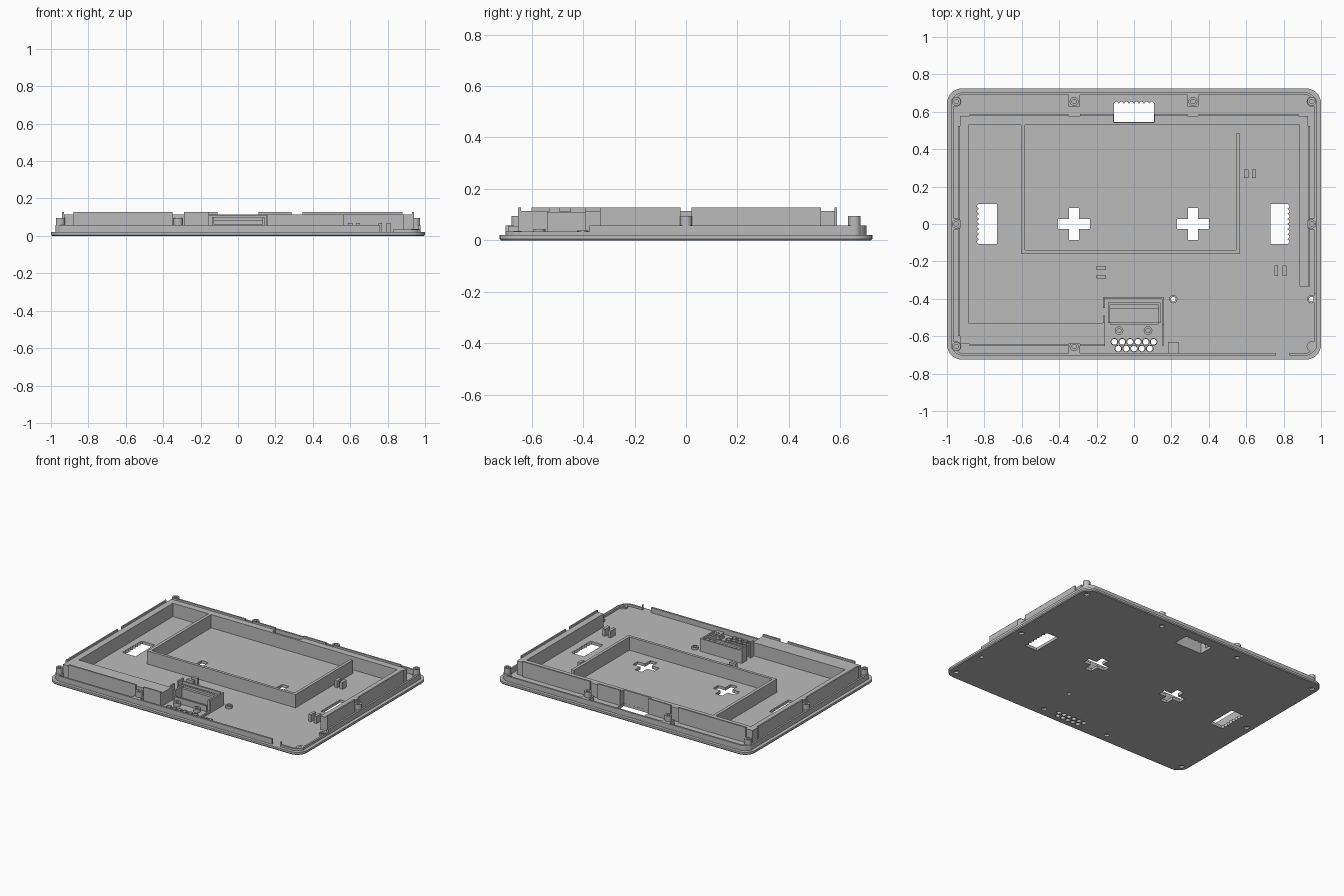
import bpy, bmesh, math

if "Cube" in bpy.data.objects:
    bpy.data.objects.remove(bpy.data.objects["Cube"])

grey = bpy.data.materials.new("plain grey")
grey.diffuse_color = (0.5, 0.5, 0.5, 1)
grey.use_nodes = True
grey.node_tree.nodes["Principled BSDF"].inputs["Base Color"].default_value = grey.diffuse_color


def finish(name, bm):
    bmesh.ops.recalc_face_normals(bm, faces=bm.faces)
    me = bpy.data.meshes.new(name)
    bm.to_mesh(me)
    bm.free()
    me.materials.append(grey)
    ob = bpy.data.objects.new(name, me)
    bpy.context.collection.objects.link(ob)
    return ob


def loft(bm, rings, caps=True):
    """Skin a list of equal-length 3D loops; without caps the loops close on themselves."""
    loops = [[bm.verts.new(p) for p in r] for r in rings]
    n = len(loops[0])
    pairs = list(zip(loops, loops[1:])) + ([] if caps else [(loops[-1], loops[0])])
    for a, b in pairs:
        for i in range(n):
            j = (i + 1) % n
            bm.faces.new((a[i], a[j], b[j], b[i]))
    if caps:
        bm.faces.new(loops[0][::-1])
        bm.faces.new(loops[-1])


def at(pts, z):
    return [(x, y, z) for x, y in pts]


def rect(x0, x1, y0, y1):
    return [(x0, y0), (x1, y0), (x1, y1), (x0, y1)]


def circle(c, r, n=20):
    return [(c[0] + r * math.cos(2 * math.pi * i / n),
             c[1] + r * math.sin(2 * math.pi * i / n)) for i in range(n)]


def rounded(hx, hy, r, n=8):
    pts = []
    for q, (sx, sy) in enumerate([(1, 1), (-1, 1), (-1, -1), (1, -1)]):
        for i in range(n + 1):
            a = math.pi / 2 * (q + i / n)
            pts.append((sx * (hx - r) + r * math.cos(a), sy * (hy - r) + r * math.sin(a)))
    return pts


def prisms(name, items):
    """One object from many (outline, z0, z1) prisms."""
    bm = bmesh.new()
    for pts, z0, z1 in items:
        loft(bm, [at(pts, z0), at(pts, z1)])
    return finish(name, bm)


def boxes(name, items):
    return prisms(name, [(rect(*b[:4]), b[4], b[5]) for b in items])


def tubes(name, centres, r_out, r_in, z0, z1):
    bm = bmesh.new()
    for c in centres:
        o, i = circle(c, r_out), circle(c, r_in)
        loft(bm, [at(o, z0), at(o, z1), at(i, z1), at(i, z0)], caps=False)
    return finish(name, bm)


def cut(ob, cutter):
    m = ob.modifiers.new("cut", 'BOOLEAN')
    m.operation, m.solver, m.object = 'DIFFERENCE', 'EXACT', cutter
    cutter.hide_render = True
    cutter.hide_set(True)


F = 0.02      # floor level
TOP = 0.115   # wall top
RIDGE = 0.128  # thin ridge top

# Screw and hole positions
edge_posts = [(-0.32, 0.655), (0.315, 0.655), (-0.32, -0.655)]
side_posts = [(-0.95, 0), (0.95, 0)]
corner_posts = [(-0.95, 0.655), (0.95, 0.655), (-0.95, -0.655)]
low_posts = [(0.21, -0.655), (0.95, -0.655)]
standoffs = [(0.21, -0.402), (0.948, -0.402)]
grille = [(-0.105 + 0.042 * i, -0.63) for i in range(6)]
grille += [(-0.084 + 0.042 * i, -0.666) for i in range(5)]

# Base plate with a softened lower edge
bm = bmesh.new()
loft(bm, [at(rounded(0.995, 0.72, 0.075), 0), at(rounded(1, 0.725, 0.08), 0.006),
          at(rounded(1, 0.725, 0.08), F)])
plate = finish("base_plate", bm)


# Openings: crosses, scalloped vents, grille and screw holes
def cross(cx, a=0.086, w=0.027):
    return [(cx + x, y) for x, y in
            [(-w, -a), (w, -a), (w, -w), (a, -w), (a, w), (w, w),
             (w, a), (-w, a), (-w, w), (-a, w), (-a, -w), (-w, -w)]]


def scallop(half, base, tip, teeth=8):
    """Vent outline: straight on the base side, rippled on the tip side."""
    pts = [(-half, base), (half, base)]
    for i in range(teeth * 4 + 1):
        u = half - 2 * half * i / (teeth * 4)
        ripple = abs(math.sin(math.pi * i / 4))
        pts.append((u, tip - math.copysign(0.012, tip - base) * (1 - ripple)))
    return pts


vents = [scallop(0.108, 0.545, 0.655),
         [(y, x) for x, y in scallop(0.108, -0.733, -0.84)],
         [(y, x) for x, y in scallop(0.108, 0.73, 0.832)]]
holes = [(p, -0.05, 0.05) for p in vents + [cross(-0.32), cross(0.315)]]
holes += [(circle(c, 0.0155), -0.05, 0.05) for c in grille]
holes += [(circle(c, 0.013), -0.05, 0.05) for c in standoffs]
holes += [(circle(c, 0.017), -0.05, 0.013)
          for c in edge_posts + side_posts + corner_posts + low_posts]
cut(plate, prisms("opening_cutter", holes))

# Rim lip, lowered at the front right and notched at the front
bm = bmesh.new()
o, i = rounded(0.975, 0.703, 0.06), rounded(0.962, 0.69, 0.047)
loft(bm, [at(o, F), at(o, 0.057), at(i, 0.057), at(i, F)], caps=False)
lip = finish("rim_lip", bm)
cut(lip, boxes("lip_cutter", [(0.83, 1.1, -0.8, -0.375, 0.035, 0.2),
                              (0.76, 0.829, -0.8, -0.6, 0.0, 0.2)]))

# Screw post tabs and posts
tabs = []
for x, y in edge_posts:
    s = 1 if y > 0 else -1
    y0, y1 = sorted((s * 0.628, s * 0.695))
    tabs.append((rect(x - 0.03, x + 0.03, y0, y1), F, 0.056))
for x, y in side_posts:
    x0, x1 = sorted((math.copysign(0.922, x), math.copysign(0.968, x)))
    tabs.append((rect(x0, x1, -0.03, 0.03), F, 0.056))
tabs += [(circle(c, 0.027), F, 0.056) for c in corner_posts]
prisms("post_tabs", tabs)
tubes("screw_posts", edge_posts + side_posts + corner_posts, 0.024, 0.012, 0.056, 0.095)
prisms("low_tabs", [(rect(0.182, 0.238, -0.695, -0.63), F, 0.033),
                    (circle((0.95, -0.655), 0.027), F, 0.033)])
tubes("low_posts", low_posts, 0.015, 0.009, 0.033, 0.036)
tubes("standoffs", standoffs, 0.022, 0.013, F, 0.038)

# Perimeter walls
boxes("left_wall", [(-0.93, -0.885, -0.53, 0.53, F, TOP)])
boxes("back_wall", [(-0.93, -0.11, 0.53, 0.577, F, TOP), (0.11, 0.93, 0.53, 0.577, F, TOP),
                    (-0.11, 0.11, 0.53, 0.544, F, TOP)])
boxes("right_wall", [(0.885, 0.93, -0.335, 0.53, F, TOP)])
boxes("front_block", [(-0.93, -0.155, -0.642, -0.53, F, TOP)])

# Thin ridges along the outside of the walls, split around the posts
boxes("side_ridges", [(-0.94, -0.93, -0.6, -0.022, F, RIDGE), (-0.94, -0.93, 0.022, 0.525, F, RIDGE),
                      (0.93, 0.94, -0.335, -0.022, F, RIDGE), (0.93, 0.94, 0.022, 0.525, F, RIDGE)])
boxes("back_ridges", [(a, b, 0.577, 0.588, F, RIDGE) for a, b in
                      [(-0.88, -0.35), (-0.29, -0.11), (0.11, 0.285), (0.345, 0.88)]])
boxes("front_ridges", [(a, b, -0.653, -0.642, F, RIDGE) for a, b in
                       [(-0.88, -0.35), (-0.29, -0.155)]])

# Inner compartment
boxes("compartment_walls", [(-0.605, -0.583, -0.16, 0.53, F, TOP),
                            (-0.583, 0.545, -0.16, -0.14, F, TOP),
                            (0.545, 0.566, -0.16, 0.485, F, TOP)])

# Cable clips in pairs
clips = [(x - 0.011, x + 0.011, 0.245, 0.292, F, 0.07) for x in (0.6, 0.642)]
clips += [(x - 0.01, x + 0.01, -0.278, -0.223, F, 0.07) for x in (0.76, 0.805)]
clips += [(-0.2, -0.15, y - 0.01, y + 0.01, F, 0.07) for y in (-0.235, -0.282)]
boxes("cable_clips", clips)

# Connector housing with inner tray
boxes("housing_shell", [(-0.155, 0.15, -0.402, -0.39, F, 0.11), (0.15, 0.161, -0.54, -0.39, F, 0.11),
                        (0.15, 0.161, -0.65, -0.54, F, 0.035), (-0.167, -0.155, -0.53, -0.49, F, RIDGE),
                        (-0.167, -0.155, -0.45, -0.39, F, RIDGE)])
boxes("housing_frame", [(-0.14, 0.143, -0.434, -0.42, F, 0.1), (-0.14, -0.127, -0.53, -0.434, F, 0.1),
                        (0.13, 0.143, -0.53, -0.434, F, 0.1), (-0.127, 0.13, -0.538, -0.526, F, 0.06),
                        (-0.127, 0.13, -0.452, -0.434, F, 0.085)])
tubes("housing_bosses", [(-0.08, -0.57), (0.075, -0.57)], 0.023, 0.011, F, 0.045)
tubes("grille_rings", grille, 0.02, 0.0155, F, 0.03)
